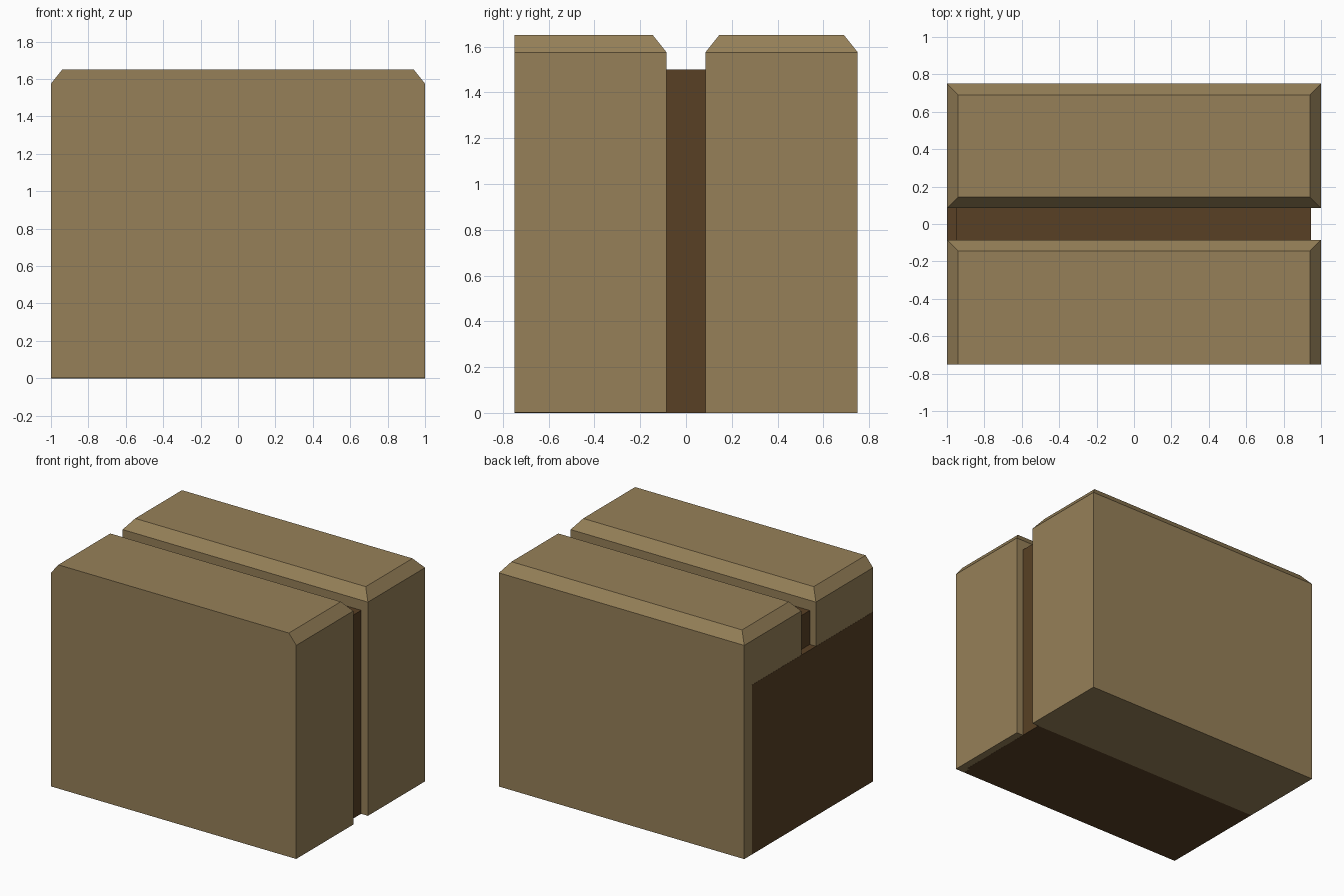
import bpy, bmesh

if "Cube" in bpy.data.objects:
    bpy.data.objects.remove(bpy.data.objects["Cube"])


def material(name, color):
    m = bpy.data.materials.new(name)
    m.diffuse_color = (*color, 1)
    m.use_nodes = True
    m.node_tree.nodes["Principled BSDF"].inputs["Base Color"].default_value = m.diffuse_color
    return m


tan = material("tan", (0.305, 0.216, 0.098))
brown = material("dark_brown", (0.098, 0.051, 0.018))


def loft(name, rings, mat):
    """Closed solid through stacked rectangles (x0, x1, y0, y1, z)."""
    bm = bmesh.new()
    loops = [[bm.verts.new(p) for p in ((x0, y0, z), (x1, y0, z), (x1, y1, z), (x0, y1, z))]
             for x0, x1, y0, y1, z in rings]
    bm.faces.new(loops[0][::-1])
    bm.faces.new(loops[-1])
    for a, b in zip(loops, loops[1:]):
        for i in range(4):
            j = (i + 1) % 4
            bm.faces.new((a[i], a[j], b[j], b[i]))
    bmesh.ops.recalc_face_normals(bm, faces=bm.faces)
    me = bpy.data.meshes.new(name)
    bm.to_mesh(me)
    bm.free()
    me.materials.append(mat)
    ob = bpy.data.objects.new(name, me)
    bpy.context.collection.objects.link(ob)
    return ob


def chamfered_block(name, y0, y1, front_cut, back_cut, base):
    cut, shoulder, top = 0.06, 1.575, 1.65
    loft(name, [(-1, 1, y0, y1, base),
                (-1, 1, y0, y1, shoulder),
                (-1 + cut, 1 - cut, y0 + front_cut, y1 - back_cut, top)], tan)


# Two outer blocks; the front one keeps a full-height front face
chamfered_block("front_block", -0.75, -0.085, 0, 0.06, 0.001)
chamfered_block("back_block", 0.085, 0.75, 0.06, 0.06, 0)

# Dark core: taller centre and a lower body reaching the left and front faces
# (tiny offsets keep the shared planes from flickering)
loft("core_centre", [(-0.95, 0.945, -0.69, 0.66, z) for z in (0.0005, 1.5)], brown)
loft("core_body", [(-1.001, 0.925, -0.749, 0.66, z) for z in (0.0005, 1.25)], brown)
